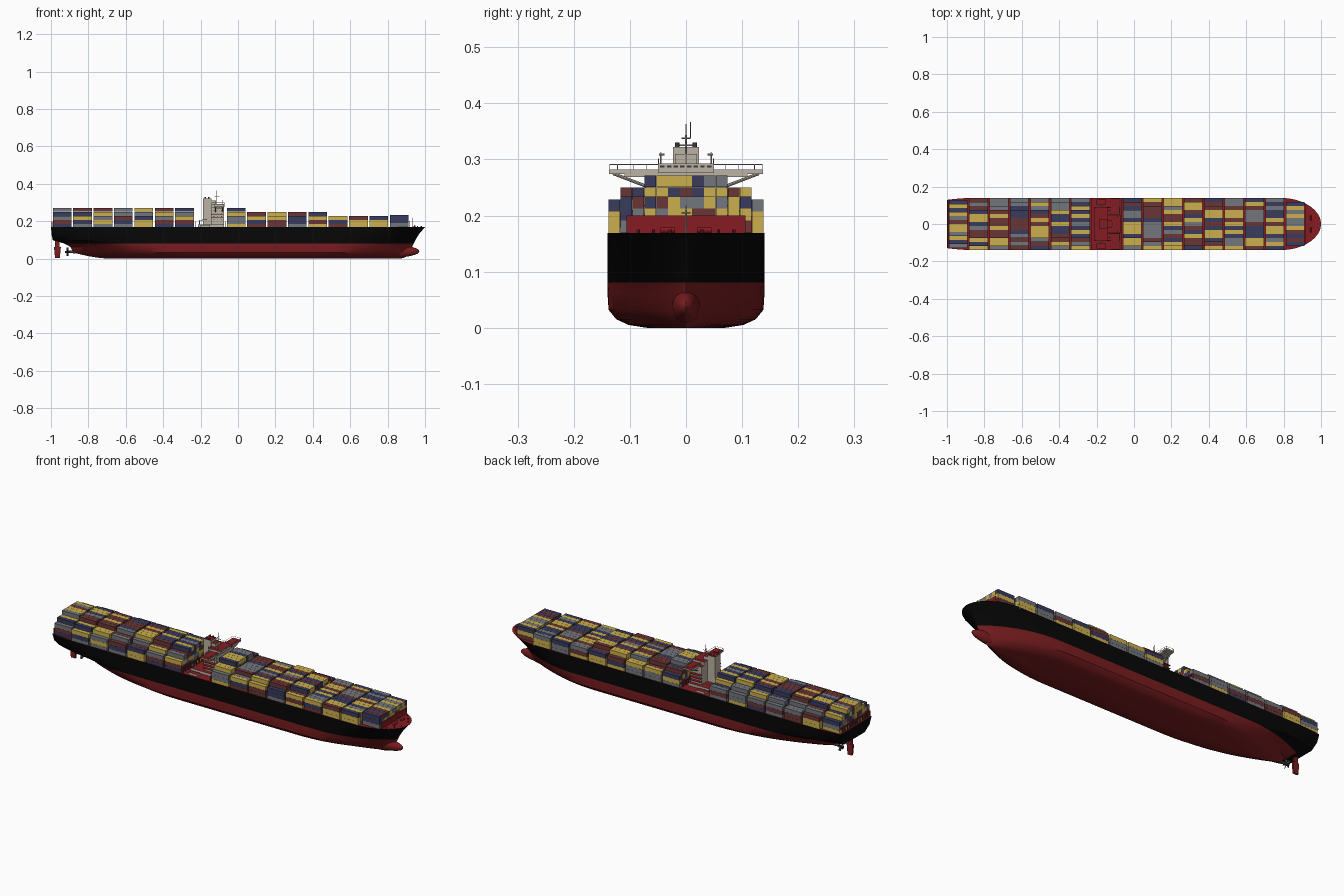
import bpy, bmesh, math, random
from mathutils import Vector, Matrix

if "Cube" in bpy.data.objects:
    bpy.data.objects.remove(bpy.data.objects["Cube"])

random.seed(11)


def material(name, r, g, b):
    m = bpy.data.materials.new(name)
    m.diffuse_color = (r, g, b, 1)
    m.use_nodes = True
    m.node_tree.nodes["Principled BSDF"].inputs["Base Color"].default_value = m.diffuse_color
    return m


BLACK = material("hull black", 0.002, 0.002, 0.002)
HULL_RED = material("hull red", 0.19, 0.012, 0.014)
DECK_RED = material("deck red", 0.24, 0.012, 0.016)
TAN = material("house tan", 0.50, 0.45, 0.37)
DARK = material("dark metal", 0.04, 0.04, 0.045)
YELLOW = material("container yellow", 0.60, 0.43, 0.075)
NAVY = material("container navy", 0.04, 0.043, 0.11)
MAROON = material("container maroon", 0.14, 0.035, 0.035)
GREY = material("container grey", 0.17, 0.18, 0.2)


def finish(name, bm, *mats, smooth=False):
    bmesh.ops.recalc_face_normals(bm, faces=bm.faces)
    me = bpy.data.meshes.new(name)
    bm.to_mesh(me)
    bm.free()
    for m in mats:
        me.materials.append(m)
    ob = bpy.data.objects.new(name, me)
    bpy.context.collection.objects.link(ob)
    if smooth:
        bpy.context.view_layer.objects.active = ob
        ob.select_set(True)
        bpy.ops.object.shade_smooth_by_angle(angle=math.radians(35))
        ob.select_set(False)
    return ob


def box(bm, x0, x1, y0, y1, z0, z1):
    mat = Matrix.Translation(((x0 + x1) / 2, (y0 + y1) / 2, (z0 + z1) / 2))
    mat = mat @ Matrix.Diagonal((x1 - x0, y1 - y0, z1 - z0, 1))
    bmesh.ops.create_cube(bm, size=1, matrix=mat)


def rod(bm, p, q, r, r2=None, n=8):
    p, q = Vector(p), Vector(q)
    d = q - p
    mat = Matrix.Translation((p + q) / 2) @ d.to_track_quat('Z', 'Y').to_matrix().to_4x4()
    bmesh.ops.create_cone(bm, cap_ends=True, segments=n, radius1=r,
                          radius2=r if r2 is None else r2, depth=d.length, matrix=mat)


def boxes(name, mats, items):
    """Boxes; a second material goes on the upward faces."""
    bm = bmesh.new()
    for b in items:
        box(bm, *b)
    bm.normal_update()
    if len(mats) > 1:
        for f in bm.faces:
            f.material_index = int(f.normal.z > 0.9)
    return finish(name, bm, *mats)


# Hull: waterlines (z, stern x, bow x, half width, bow length, bow power, stern length, transom share)
LINES = [
    (0.000, -0.70, 0.87, 0.070, 0.50, 1.15, 0.55, 0.0),
    (0.005, -0.75, 0.89, 0.102, 0.48, 1.15, 0.55, 0.0),
    (0.015, -0.81, 0.905, 0.124, 0.46, 1.1, 0.55, 0.0),
    (0.032, -0.88, 0.92, 0.138, 0.43, 1.05, 0.52, 0.0),
    (0.062, -0.895, 0.93, 0.140, 0.40, 0.95, 0.42, 0.05),
    (0.081, -0.93, 0.94, 0.140, 0.38, 0.85, 0.36, 0.35),
    (0.098, -0.99, 0.948, 0.140, 0.35, 0.75, 0.32, 0.62),
    (0.130, -0.997, 0.967, 0.140, 0.29, 0.62, 0.24, 0.83),
    (0.169, -1.00, 1.000, 0.140, 0.22, 0.5, 0.16, 0.92),
]
N = 48


def waterline(z, xs, xb, w, lb, q, ls, f):
    side = []
    for i in range(N + 1):
        x = xs + (xb - xs) * (0.5 - 0.5 * math.cos(math.pi * i / N))
        u = max(0, (x - (xb - lb)) / lb)
        v = max(0, (xs + ls - x) / ls)
        side.append((x, w * max(0, 1 - u * u) ** q * (f + (1 - f) * (1 - v * v)), z))
    return [(x, -y, z) for x, y, z in side] + side[::-1]


bm = bmesh.new()
rings = [[bm.verts.new(p) for p in waterline(*l)] for l in LINES]
for a, b in zip(rings, rings[1:]):
    for i in range(len(a)):
        j = (i + 1) % len(a)
        bm.faces.new((a[i], a[j], b[j], b[i]))
bm.faces.new(rings[0])
deck = bm.faces.new(rings[-1])
for f in bm.faces:
    f.material_index = int(f.calc_center_median().z > 0.081)
deck.material_index = 2
bmesh.ops.remove_doubles(bm, verts=bm.verts, dist=0.0002)
finish("hull", bm, HULL_RED, BLACK, DECK_RED, smooth=True)

# Bulbous bow
bm = bmesh.new()
bmesh.ops.create_uvsphere(bm, u_segments=24, v_segments=16, radius=1,
                          matrix=Matrix.Translation((0.82, 0, 0.039)) @ Matrix.Diagonal((0.15, 0.027, 0.034, 1)))
finish("bulbous_bow", bm, HULL_RED, smooth=True)

# Rudder and propeller
bm = bmesh.new()
box(bm, -0.984, -0.947, -0.005, 0.005, 0.004, 0.062)
box(bm, -0.978, -0.955, -0.004, 0.004, 0.06, 0.10)
for v in bm.verts:
    if v.co.z < 0.01:
        v.co.x = -0.965 + (v.co.x + 0.965) * 0.7
finish("rudder", bm, HULL_RED)
bm = bmesh.new()
rod(bm, (-0.925, 0, 0.036), (-0.87, 0, 0.036), 0.005, 0.008, 16)
for k in range(5):
    m = Matrix.Translation((-0.912, 0, 0.036)) @ Matrix.Rotation(k * math.tau / 5, 4, 'X')
    m = m @ Matrix.Translation((0, 0, 0.013)) @ Matrix.Rotation(0.6, 4, 'Z') @ Matrix.Diagonal((0.003, 0.012, 0.022, 1))
    bmesh.ops.create_cube(bm, size=1, matrix=m)
finish("propeller", bm, DARK)

# Container bays: (start x, tiers, rows, base z); the lowest tier sits on the deck
PITCH, LENGTH, CW, CH, BASE = 0.109, 0.1, 0.0213, 0.0215, 0.1645
bays = [(-0.99 + PITCH * i, 5, 12 if i == 0 else 13, BASE) for i in range(7)]
bays += [(-0.06 + PITCH * i, t, 11 if i == 8 else 13, 0.17 if i == 8 else BASE)
         for i, t in enumerate((5, 4, 4, 4, 4, 3, 3, 3, 3))]
stacks = {"yellow": (YELLOW, []), "navy": (NAVY, []), "maroon": (MAROON, []), "grey": (GREY, [])}
for x, tiers, rows, base in bays:
    hw = rows * CW / 2
    for r in range(rows):
        edge = min(r, rows - 1 - r)
        cap = 3 if edge == 0 else 4 if edge <= 2 else 5
        if edge == 1 and random.random() < 0.4:
            cap = 3
        for t in range(min(cap, tiers)):
            colour = random.choices(list(stacks), (31, 22, 21, 26))[0]
            y = -hw + r * CW
            stacks[colour][1].append((x, x + LENGTH, y + 0.0003, y + CW - 0.0003,
                                      base + t * CH, base + (t + 1) * CH - 0.0004))
for name, (mat, items) in stacks.items():
    boxes(name + "_containers", [mat], items)

# Breakwater and the stern and midship lashing frames
boxes("breakwater", [DECK_RED], [(0.914, 0.918, -0.106, 0.106, 0.166, 0.2)])
frames = []
for x in (-0.996, -0.231, -0.067):
    w = 0.126 if x < -0.9 else 0.138
    frames += [(x, x + 0.004, -w, w, 0.192, 0.199)]
    frames += [(x, x + 0.004, -w + k * w / 6, -w + k * w / 6 + 0.004, 0.166, 0.197) for k in range(12)]
boxes("lashing_frames", [DECK_RED], frames)

# Deckhouse: low houses, accommodation tower with balconies, bridge and funnel casing
boxes("low_houses", [TAN, DECK_RED], [(-0.215, -0.075, -0.09, 0.09, 0.166, 0.183),
                                      (-0.20, -0.15, -0.13, -0.105, 0.166, 0.18),
                                      (-0.20, -0.15, 0.105, 0.13, 0.166, 0.18)])
boxes("accommodation", [TAN, DECK_RED], [(-0.142, -0.076, -0.072, 0.072, 0.18, 0.276),
                                         (-0.142, -0.072, -0.05, 0.05, 0.276, 0.293)])
boxes("balconies", [DECK_RED], [(-0.145, -0.08, s * 0.08 - 0.009, s * 0.08 + 0.009, z, z + 0.0015)
                                for s in (-1, 1) for z in (0.2, 0.217, 0.234)])
boxes("funnel_casing", [TAN, DECK_RED], [(-0.186, -0.142, -0.023, 0.023, 0.18, 0.322),
                                         (-0.142, -0.118, -0.02, 0.02, 0.293, 0.31)])

# Bridge wings: slab, end boxes, open rails and sloping struts
wings = [(-0.125, -0.078, -0.137, 0.137, 0.274, 0.282)]
wings += [(-0.125, -0.078, s * 0.09 - 0.02, s * 0.09 + 0.02, 0.269, 0.275) for s in (-1, 1)]
boxes("bridge_wings", [TAN, DECK_RED], wings)
bm = bmesh.new()
for s in (-1, 1):
    for x in (-0.124, -0.079):
        rod(bm, (x, s * 0.05, 0.291), (x, s * 0.136, 0.291), 0.0007)
        for y in (0.07, 0.093, 0.122, 0.136):
            rod(bm, (x, s * y, 0.28), (x, s * y, 0.291), 0.0007)
    rod(bm, (-0.124, s * 0.136, 0.291), (-0.079, s * 0.136, 0.291), 0.0007)
    for x in (-0.12, -0.084):
        rod(bm, (x, s * 0.13, 0.275), (x, s * 0.07, 0.252), 0.0028)
finish("wing_rails_and_struts", bm, TAN)

# Windows as thin dark plates
wins = [(-0.0725, -0.0715, -0.046 + k * 0.0119, -0.038 + k * 0.0119, 0.286, 0.289) for k in range(8)]
for z in (0.206, 0.223, 0.24, 0.257):
    wins += [(-0.0765, -0.0755, -0.062 + k * 0.02, -0.058 + k * 0.02, z, z + 0.004) for k in range(7)]
    wins += [(-0.130 + k * 0.02, -0.126 + k * 0.02, s * 0.072 - 0.0006, s * 0.072 + 0.0006, z, z + 0.004)
             for k in range(3) for s in (-1, 1)]
boxes("windows", [DARK], wins)

# Exhaust pipes
bm = bmesh.new()
for x in (-0.174, -0.156):
    for y in (-0.016, 0.016):
        rod(bm, (x, y, 0.32), (x, y, 0.33), 0.004, n=12)
finish("exhaust_pipes", bm, DARK)

# Radar mast, antenna posts and roof rails
bm = bmesh.new()
rod(bm, (-0.117, 0, 0.293), (-0.117, 0, 0.363), 0.0022, 0.001)
for z, w in ((0.325, 0.012), (0.338, 0.008)):
    rod(bm, (-0.117, -w, z), (-0.117, w, z), 0.0014)
rod(bm, (-0.117, 0.008, 0.338), (-0.117, 0.008, 0.367), 0.0006)
rod(bm, (-0.125, 0, 0.33), (-0.1, 0, 0.33), 0.0012)
for s in (-1, 1):
    rod(bm, (-0.085, s * 0.045, 0.293), (-0.085, s * 0.045, 0.312), 0.0014)
    rod(bm, (-0.085, s * 0.038, 0.309), (-0.085, s * 0.048, 0.309), 0.002)
    rod(bm, (-0.14, s * 0.049, 0.301), (-0.074, s * 0.049, 0.301), 0.0006)
    for x in (-0.14, -0.118, -0.096, -0.074):
        rod(bm, (x, s * 0.049, 0.292), (x, s * 0.049, 0.301), 0.0006)
    # Provision cranes aft of the house
    rod(bm, (-0.205, s * 0.085, 0.18), (-0.205, s * 0.085, 0.205), 0.003)
    rod(bm, (-0.205, s * 0.085, 0.204), (-0.165, s * 0.1, 0.21), 0.0018)
# Foremast
rod(bm, (0.935, 0, 0.166), (0.935, 0, 0.218), 0.002, 0.0012)
rod(bm, (0.935, -0.008, 0.205), (0.935, 0.008, 0.205), 0.001)
finish("masts_and_cranes", bm, TAN)

# Foredeck windlasses and bollards
bm = bmesh.new()
for s in (-1, 1):
    rod(bm, (0.945, s * 0.02, 0.174), (0.945, s * 0.045, 0.174), 0.005, n=12)
    for x, y in ((0.935, 0.085), (0.96, 0.058), (0.98, 0.028)):
        rod(bm, (x, s * y, 0.166), (x, s * y, 0.175), 0.003)
finish("windlasses_and_bollards", bm, DECK_RED)
